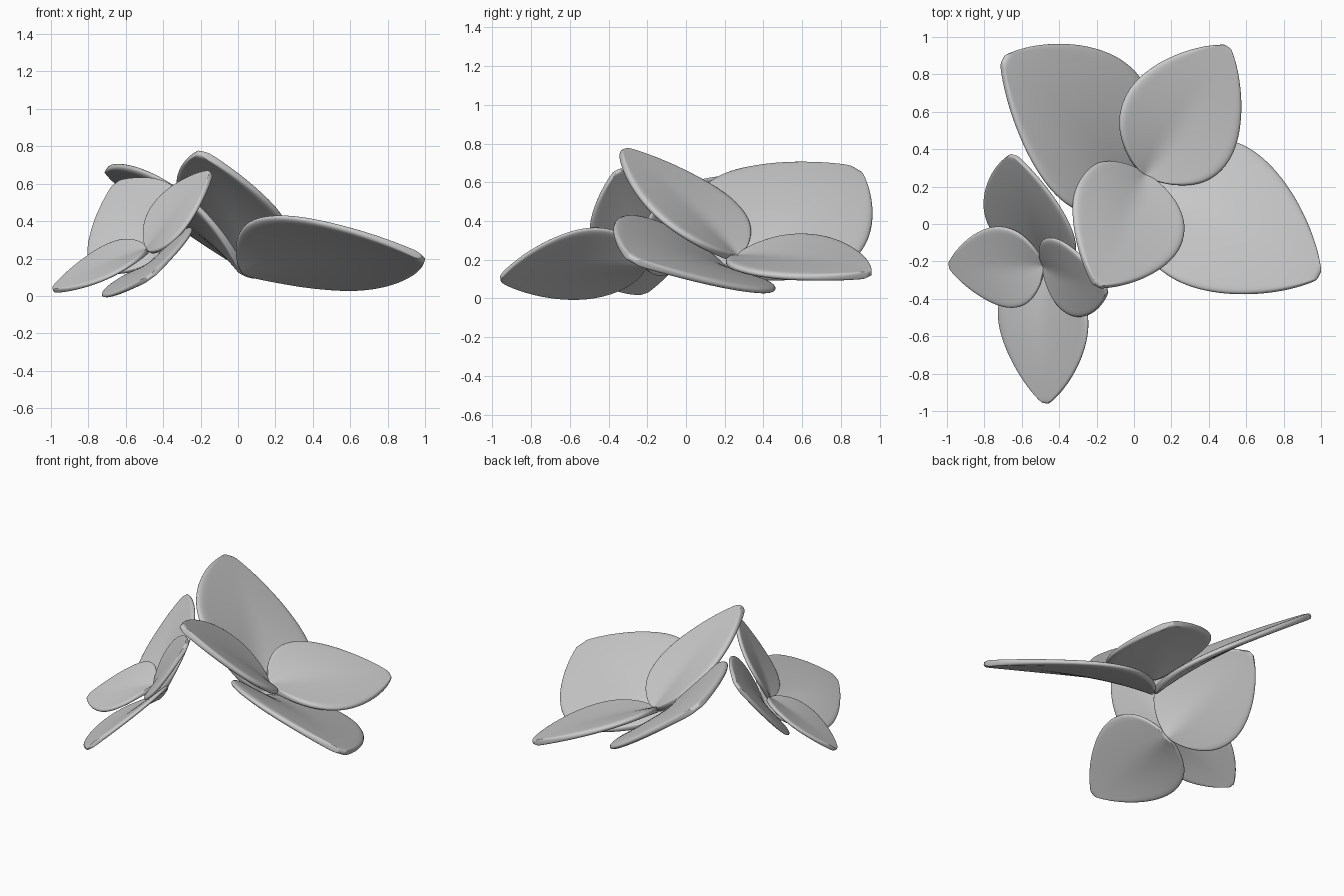
import bpy, bmesh
from mathutils import Vector

if "Cube" in bpy.data.objects:
    bpy.data.objects.remove(bpy.data.objects["Cube"])

# Half-width along the petal: pinched base, wide lower half, pointed tip
PROFILE = [(0, .08), (.02, .28), (.06, .50), (.13, .74), (.22, .91), (.34, 1), (.46, .99),
           (.58, .90), (.70, .75), (.81, .56), (.90, .36), (.96, .19), (1, .05)]
ACROSS = [-1, -.8, -.55, -.28, 0, .28, .55, .8, 1]


def petal(name, base, tip, side, half, thick, bow_amount=.13):
    """Petal from base to tip: creased near the base, bowed over towards the tip."""
    base, tip, side = Vector(base), Vector(tip), Vector(side)
    axis = tip - base
    side = (side - axis * side.dot(axis) / axis.length_squared).normalized()
    normal = side.cross(axis).normalized()
    if normal.z < 0:
        normal = -normal
    bm = bmesh.new()
    rows = []
    for u, w in PROFILE:
        row = []
        for v in ACROSS:
            lat = v * w
            crease = half * 0.22 * (1 - u) ** 2 * abs(lat) ** 0.9
            bow = axis.length * bow_amount * u * (1 - u)
            row.append(bm.verts.new(base + axis * u + side * lat * half + normal * (crease + bow)))
        rows.append(row)
    for r0, r1 in zip(rows, rows[1:]):
        for i in range(len(ACROSS) - 1):
            bm.faces.new((r0[i], r0[i + 1], r1[i + 1], r1[i]))
    bmesh.ops.recalc_face_normals(bm, faces=bm.faces)
    mesh = bpy.data.meshes.new(name)
    bm.to_mesh(mesh)
    bm.free()
    mesh.shade_smooth()
    ob = bpy.data.objects.new(name, mesh)
    bpy.context.collection.objects.link(ob)
    sol = ob.modifiers.new("thickness", 'SOLIDIFY')
    sol.thickness, sol.offset = thick, 0
    sub = ob.modifiers.new("smooth", 'SUBSURF')
    sub.levels = sub.render_levels = 2


# Large flower: two broad outer petals below two narrower inner petals
OUTER_A, INNER_A = (.02, .22, .13), (.05, .26, .205)
petal("large_back_petal", OUTER_A, (-.70, .885, .66), (.23, .34, -.25), .46, .04, .17)
petal("large_right_petal", OUTER_A, (.99, -.28, .20), (.15, .38, -.20), .455, .04, .17)
petal("large_inner_petal", INNER_A, (.50, .95, .125), (.31, -.13, -.10), .345, .04, .12)
petal("large_upright_petal", INNER_A, (-.20, -.33, .765), (.29, -.125, -.10), .335, .04, .10)

# Small flower: mirrored arrangement at about two thirds size
OUTER_B, INNER_B = (-.45, -.21, .17), (-.48, -.22, .245)
petal("small_back_petal", OUTER_B, (-.65, .37, .60), (-.25, .08, -.17), .31, .027, .15)
petal("small_front_petal", OUTER_B, (-.47, -.96, .10), (-.245, -.03, -.185), .305, .027, .13)
petal("small_inner_petal", INNER_B, (-.99, -.22, .03), (.015, -.217, -.08), .235, .027, .10)
petal("small_upright_petal", INNER_B, (-.145, -.355, .66), (.055, -.225, -.11), .24, .027, .08)
